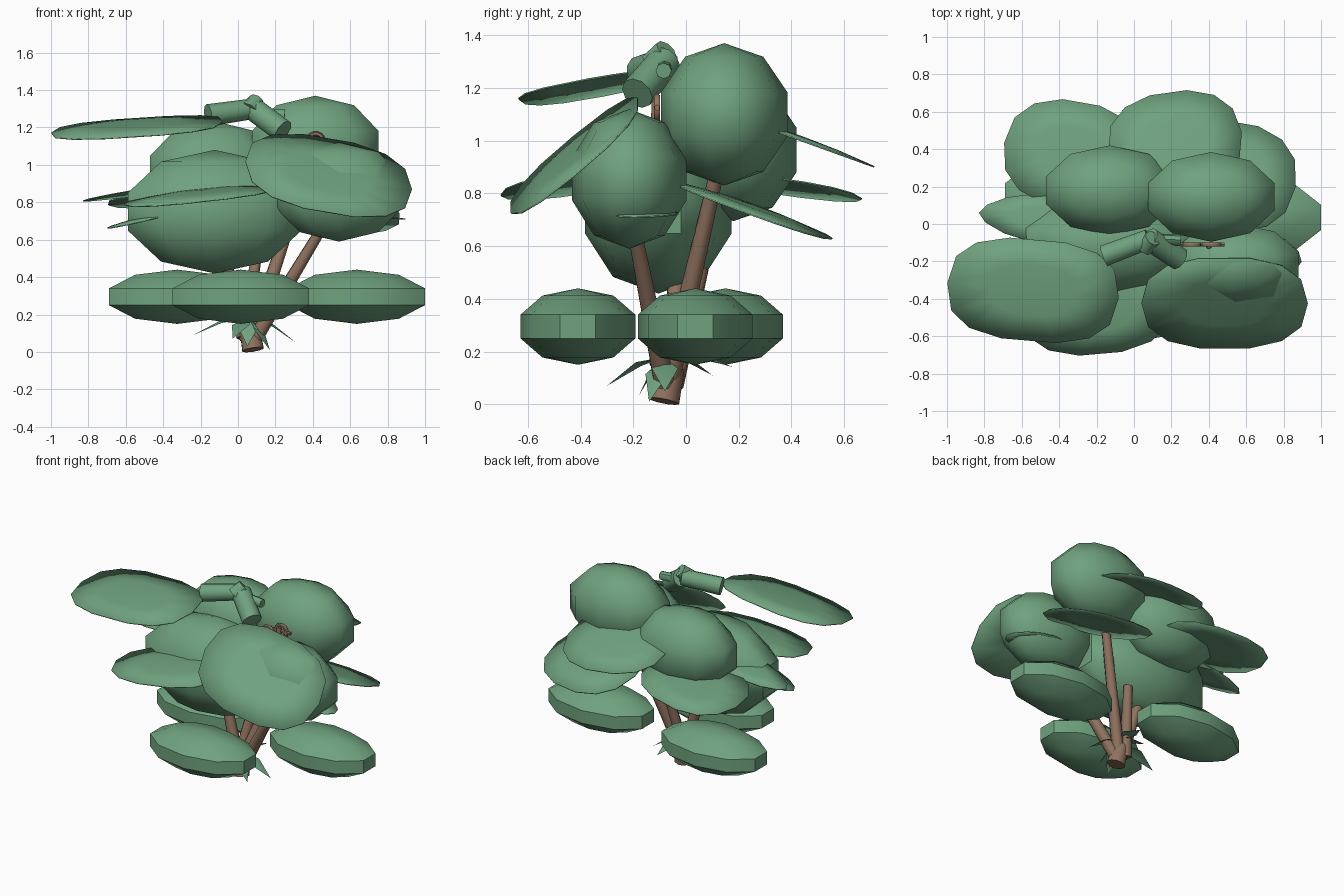
import bpy, bmesh, math
from mathutils import Vector, Matrix

if "Cube" in bpy.data.objects:
    bpy.data.objects.remove(bpy.data.objects["Cube"])


def material(name, col):
    m = bpy.data.materials.new(name)
    m.diffuse_color = (*col, 1)
    m.use_nodes = True
    m.node_tree.nodes["Principled BSDF"].inputs["Base Color"].default_value = m.diffuse_color
    return m


GREEN = material("leaf green", (0.16, 0.36, 0.21))
BROWN = material("bark brown", (0.28, 0.17, 0.115))


def finish(bm, name, mat, angle=45):
    me = bpy.data.meshes.new(name)
    bm.to_mesh(me)
    bm.free()
    me.materials.append(mat)
    ob = bpy.data.objects.new(name, me)
    bpy.context.collection.objects.link(ob)
    bpy.ops.object.select_all(action='DESELECT')
    ob.select_set(True)
    bpy.context.view_layer.objects.active = ob
    bpy.ops.object.shade_smooth_by_angle(angle=math.radians(angle))
    return ob


def blob(name, centre, half):
    """Ten-sided, five-band ellipsoid with the given half extents."""
    bm = bmesh.new()
    bmesh.ops.create_uvsphere(bm, u_segments=10, v_segments=5, radius=1)
    ext = [max(v.co[k] for v in bm.verts) for k in range(3)]
    for v in bm.verts:
        v.co = Vector([v.co[k] * half[k] / ext[k] + centre[k] for k in range(3)])
    # turn the flat sides to face left and right
    return finish(bm, name, GREEN)


def leaf(name, centre, half, slope, bend=0.015, turn=0, power=0.85):
    """Thin rounded leaf, tilted by its x and y slopes and drooping at the rim."""
    bm = bmesh.new()
    n = 14
    a = math.radians(turn)

    def point(ang, r):
        c, s = math.cos(ang), math.sin(ang)
        u = math.copysign(abs(c) ** power, c) * half[0] * r
        w = math.copysign(abs(s) ** power, s) * half[1] * r
        x, y = u * math.cos(a) - w * math.sin(a), u * math.sin(a) + w * math.cos(a)
        z = x * slope[0] + y * slope[1] + bend * (0.5 - r * r)
        return bm.verts.new(Vector((x, y, z)) + Vector(centre))

    mid = point(0, 0)
    rings = [[point(2 * math.pi * i / n, r) for i in range(n)] for r in (0.5, 1)]
    for i in range(n):
        j = (i + 1) % n
        bm.faces.new((mid, rings[0][i], rings[0][j]))
        bm.faces.new((rings[0][i], rings[1][i], rings[1][j], rings[0][j]))
    ob = finish(bm, name, GREEN)
    mod = ob.modifiers.new("thickness", 'SOLIDIFY')
    mod.thickness = 0.006
    return ob


def rod(name, p, q, r1, r2, mat, sides=10):
    p, q = Vector(p), Vector(q)
    bm = bmesh.new()
    bmesh.ops.create_cone(bm, cap_ends=True, segments=sides, radius1=r1, radius2=r2, depth=(q - p).length)
    rot = (q - p).to_track_quat('Z', 'Y').to_matrix().to_4x4()
    bmesh.ops.transform(bm, verts=bm.verts, matrix=Matrix.Translation((p + q) / 2) @ rot)
    return finish(bm, name, mat)


# Low foliage pads
for i, c in enumerate([(-0.325, 0.15), (0.015, -0.41), (0.635, 0.035)]):
    blob(f"low_pad_{i}", (*c, 0.295), (0.365, 0.218, 0.145))

# Main foliage masses
blob("crown_back_right", (0.413, 0.145, 1.1), (0.337, 0.24, 0.27))
blob("crown_back_left", (-0.13, 0.18, 0.965), (0.34, 0.24, 0.27))
blob("crown_front_left", (-0.125, -0.105, 0.75), (0.463, 0.278, 0.33))
blob("crown_front_right", (0.54, -0.215, 0.855), (0.34, 0.217, 0.265))

# Broad leaves around the crown
leaf("leaf_top_left", (-0.54, -0.355, 1.215), (0.46, 0.275), (0.08, 0.18), 0.025, -5, 0.75)
leaf("leaf_front_right", (0.485, -0.425, 0.955), (0.445, 0.245), (-0.17, 0.82), 0.02, 0, 0.8)
leaf("leaf_front", (-0.2, -0.45, 0.85), (0.41, 0.25), (0.1, 0.12), 0.03, 5)
leaf("leaf_back_left", (-0.33, 0.37, 0.835), (0.37, 0.29), (0.08, -0.14), 0.015, -10)
leaf("leaf_back", (0.22, 0.44, 1.01), (0.36, 0.27), (0.0, -0.36), 0.015, 8)
leaf("leaf_back_right", (0.52, 0.26, 0.745), (0.35, 0.29), (-0.05, -0.36), 0.02, -10)
leaf("leaf_side_left", (-0.5, 0.03, 0.865), (0.33, 0.13), (0.14, -0.12), 0.01, -5, 1.2)
leaf("leaf_low_left", (-0.46, -0.2, 0.73), (0.24, 0.12), (0.25, 0.1), 0.01, 0, 1.1)
leaf("leaf_side_right", (0.66, -0.16, 0.73), (0.24, 0.13), (-0.05, 0.0), 0.01, -10, 1.1)

# Bent sprout on top
joint = (0.08, -0.08, 1.3)
rod("sprout_left", (-0.16, -0.17, 1.265), joint, 0.06, 0.055, GREEN)
rod("sprout_right", joint, (0.24, -0.185, 1.18), 0.065, 0.065, GREEN)
rod("sprout_knob", (0.08, -0.08, 1.28), (0.25, -0.085, 1.265), 0.03, 0.03, GREEN, 8)
rod("sprout_tip", (0.06, -0.12, 1.29), (0.1, -0.075, 1.345), 0.055, 0.045, GREEN, 8)

# Trunks fanning out of the base
rod("trunk_base", (0.08, -0.085, 0.012), (0.06, -0.06, 0.14), 0.06, 0.055, BROWN)
trunk_tops = [(0.46, -0.2, 0.68), (0.33, 0.11, 0.85), (-0.1, -0.03, 0.6), (0.1, 0.06, 0.52)]
for i, top in enumerate(trunk_tops):
    rod(f"trunk_{i}", (0.07 + 0.02 * (1 - i), -0.08 + 0.01 * i, 0.07), top, 0.042, 0.028, BROWN, 8)
rod("twig", (0.4, -0.12, 0.9), (0.4, -0.115, 1.15), 0.02, 0.015, BROWN, 8)

# Small curled tendrils
for i, (x, z, r) in enumerate([(0.31, 1.09, 0.04), (0.415, 1.125, 0.042)]):
    bpy.ops.mesh.primitive_torus_add(major_segments=14, minor_segments=6, major_radius=r, minor_radius=0.013,
                                     location=(x, -0.11, z), rotation=(math.pi / 2, 0, 0))
    ob = bpy.context.object
    ob.name = f"tendril_{i}"
    ob.data.materials.append(BROWN)
    bpy.ops.object.shade_smooth_by_angle(angle=math.radians(60))
    rod(f"tendril_bar_{i}", (x - 0.06, -0.11, z), (x + 0.07, -0.11, z), 0.012, 0.012, BROWN, 6)

# Drooping blades at the foot
root = Vector((0.06, -0.08, 0.18))
tips = [(-0.24, -0.1, 0.09), (0.31, -0.08, 0.05), (0.17, -0.14, 0.01), (-0.03, -0.3, 0.07),
        (0.05, -0.18, 0.03), (0.0, 0.1, 0.11), (0.1, 0.18, 0.14)]
for i, t in enumerate(tips):
    t = Vector(t)
    side = (t - root).cross(Vector((0, 0, 1))).normalized() * 0.05
    mid = root.lerp(t, 0.5) + Vector((0, 0, 0.02))
    bm = bmesh.new()
    a, b, c, d, m = [bm.verts.new(p) for p in (root, mid + side, t, mid - side, mid + Vector((0, 0, 0.015)))]
    for f in ((a, b, m), (b, c, m), (c, d, m), (d, a, m)):
        bm.faces.new(f)
    finish(bm, f"foot_blade_{i}", GREEN)
